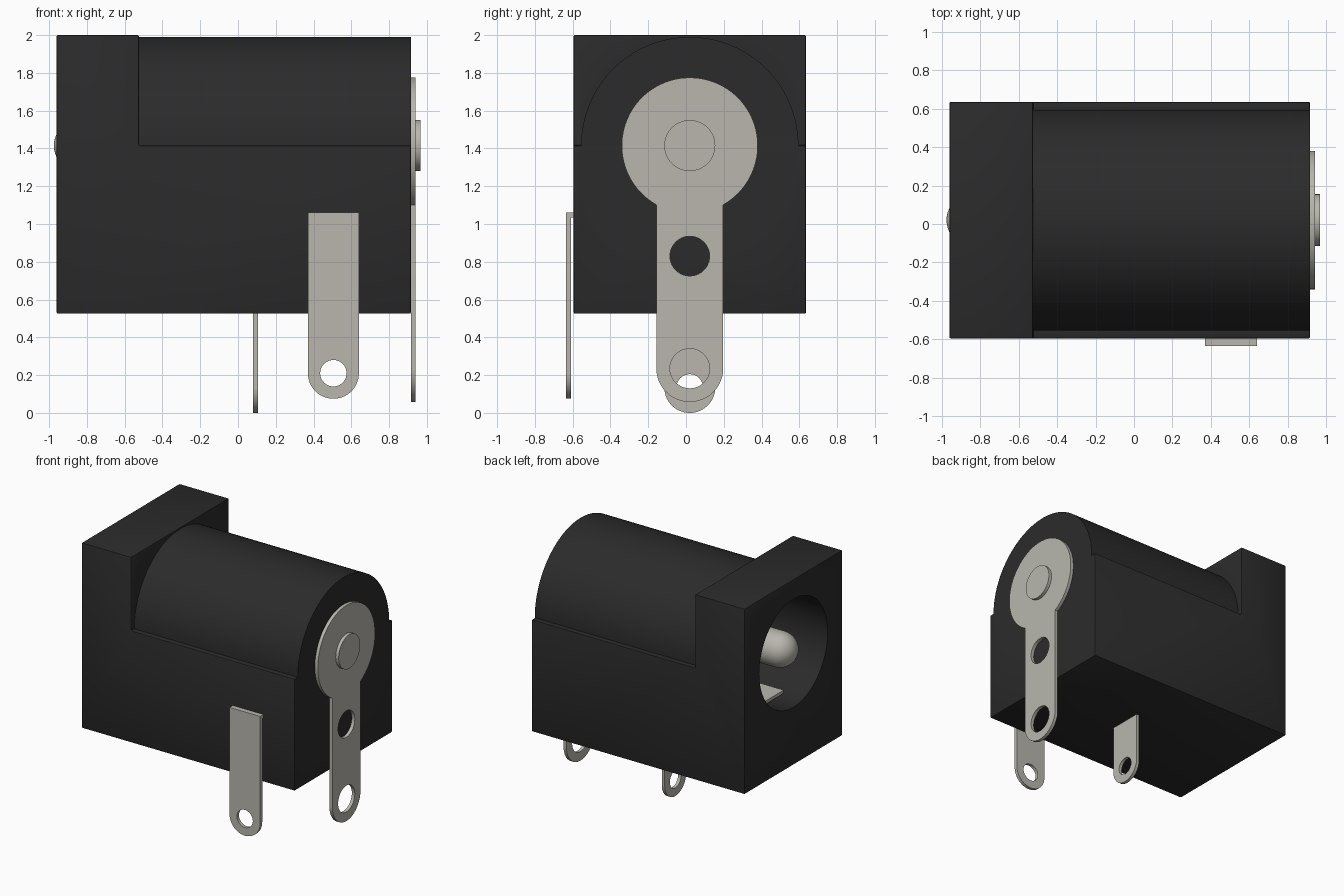
import bpy, bmesh
from math import pi, sin, cos, acos, asin, radians

if "Cube" in bpy.data.objects:
    bpy.data.objects.remove(bpy.data.objects["Cube"])

CY, CZ = 0.02, 1.415          # axis of the socket


def material(name, rgb):
    m = bpy.data.materials.new(name)
    m.diffuse_color = (*rgb, 1)
    m.use_nodes = True
    m.node_tree.nodes["Principled BSDF"].inputs["Base Color"].default_value = m.diffuse_color
    return m


black = material("black_plastic", (0.024, 0.024, 0.024))
metal = material("tin_metal", (0.48, 0.47, 0.42))


def activate(o):
    bpy.ops.object.select_all(action='DESELECT')
    o.select_set(True)
    bpy.context.view_layer.objects.active = o


def finish(o, mat):
    o.data.materials.clear()
    o.data.materials.append(mat)
    activate(o)
    bpy.ops.object.shade_smooth_by_angle(angle=radians(30))


def mesh_object(name, bm):
    bmesh.ops.recalc_face_normals(bm, faces=bm.faces)
    me = bpy.data.meshes.new(name)
    bm.to_mesh(me)
    bm.free()
    o = bpy.data.objects.new(name, me)
    bpy.context.collection.objects.link(o)
    return o


def extrude_y(name, profile, y0, y1):
    """Extrude an (x, z) profile along y."""
    bm = bmesh.new()
    f = bm.faces.new([bm.verts.new((x, y0, z)) for x, z in profile])
    r = bmesh.ops.extrude_face_region(bm, geom=[f])
    vs = [v for v in r['geom'] if isinstance(v, bmesh.types.BMVert)]
    bmesh.ops.translate(bm, verts=vs, vec=(0, y1 - y0, 0))
    return mesh_object(name, bm)


def lathe_x(name, profile, n=64):
    """Revolve an (x, radius) profile around the socket axis."""
    bm = bmesh.new()
    rings = [[bm.verts.new((x, CY + r * cos(2 * pi * i / n), CZ + r * sin(2 * pi * i / n)))
              for i in range(n)] for x, r in profile]
    for a, b in zip(rings, rings[1:]):
        for i in range(n):
            j = (i + 1) % n
            bm.faces.new((a[i], a[j], b[j], b[i]))
    bm.faces.new(rings[0])
    bm.faces.new(rings[-1])
    return mesh_object(name, bm)


def boolean(o, tool, op):
    m = o.modifiers.new(op, 'BOOLEAN')
    m.object, m.operation, m.solver = tool, op, 'EXACT'
    activate(o)
    bpy.ops.object.modifier_apply(modifier=m.name)
    bpy.data.objects.remove(tool)


def arc(cx, cy, r, a0, a1, n=40):
    return [(cx + r * cos(a0 + (a1 - a0) * i / n), cy + r * sin(a0 + (a1 - a0) * i / n))
            for i in range(n + 1)]


def plate(name, outline, holes, loc, rot, thick=0.026):
    """Flat stamped sheet with round holes, made from a filled curve."""
    cu = bpy.data.curves.new(name, 'CURVE')
    cu.dimensions, cu.fill_mode, cu.extrude = '2D', 'BOTH', thick / 2
    for pts in [outline] + [arc(0, z, r, 0, 2 * pi)[:-1] for z, r in holes]:
        s = cu.splines.new('POLY')
        s.points.add(len(pts) - 1)
        for p, (x, y) in zip(s.points, pts):
            p.co = (x, y, 0, 1)
        s.use_cyclic_u = True
    o = bpy.data.objects.new(name, cu)
    o.location, o.rotation_euler = loc, rot
    bpy.context.collection.objects.link(o)
    activate(o)
    bpy.ops.object.convert(target='MESH')
    o = bpy.context.object
    finish(o, metal)
    return o


# Housing: stepped block, round barrel, blind bore
housing = extrude_y("housing", [(-0.96, 0.525), (0.915, 0.525), (0.915, CZ),
                                (-0.525, CZ), (-0.525, 2.0), (-0.96, 2.0)],
                    CY - 0.615, CY + 0.615)
bev = housing.modifiers.new("edge", 'BEVEL')
bev.width, bev.segments = 0.007, 2
activate(housing)
bpy.ops.object.modifier_apply(modifier=bev.name)
boolean(housing, lathe_x("barrel", [(-0.6, 0.575), (0.915, 0.575)], 128), 'UNION')
boolean(housing, lathe_x("bore", [(-1.1, 0.43), (0.72, 0.43)], 96), 'DIFFERENCE')
finish(housing, black)

# Centre pin with domed tip, riveted through the back plate
R = 0.135
tip = [(-0.975 + R * (1 - cos(a)), max(R * sin(a), 0.002))
       for a in (pi / 2 * i / 10 for i in range(11))]
finish(lathe_x("centre_pin", tip + [(0.967, R)]), metal)

# Rear terminal: disc with a tail
UP_X, UP_Y = (pi / 2, 0, pi / 2), (pi / 2, 0, 0)
w, r = 0.177, 0.36
a = -acos(w / r)
plate("rear_terminal", arc(0, CZ, r, a, pi - a, 72) + arc(0, 0.235, w, pi, 2 * pi),
      [(0.83, 0.105), (0.235, 0.105)], (0.928, CY, 0), UP_X)


# Narrow terminals
def tail(bottom, top, h=0.135):
    return [(h, top), (-h, top)] + arc(0, bottom + h, h, pi, 2 * pi)


plate("middle_terminal", tail(0, 1.01), [(0.135, 0.07)], (0.092, CY, 0), UP_X)
plate("side_terminal", tail(0.075, 1.06), [(0.21, 0.07)], (0.505, -0.622, 0), UP_Y)

# Bent tab of the side terminal and spring strip inside the bore
finish(extrude_y("side_terminal_tab", [(0.37, 1.034), (0.64, 1.034), (0.64, 1.06), (0.37, 1.06)],
                 -0.63, -0.5), metal)
finish(extrude_y("spring_contact", [(-0.78, 0.995), (0.105, 0.995), (0.105, 1.021), (-0.78, 1.021)],
                 CY - 0.135, CY + 0.135), metal)
